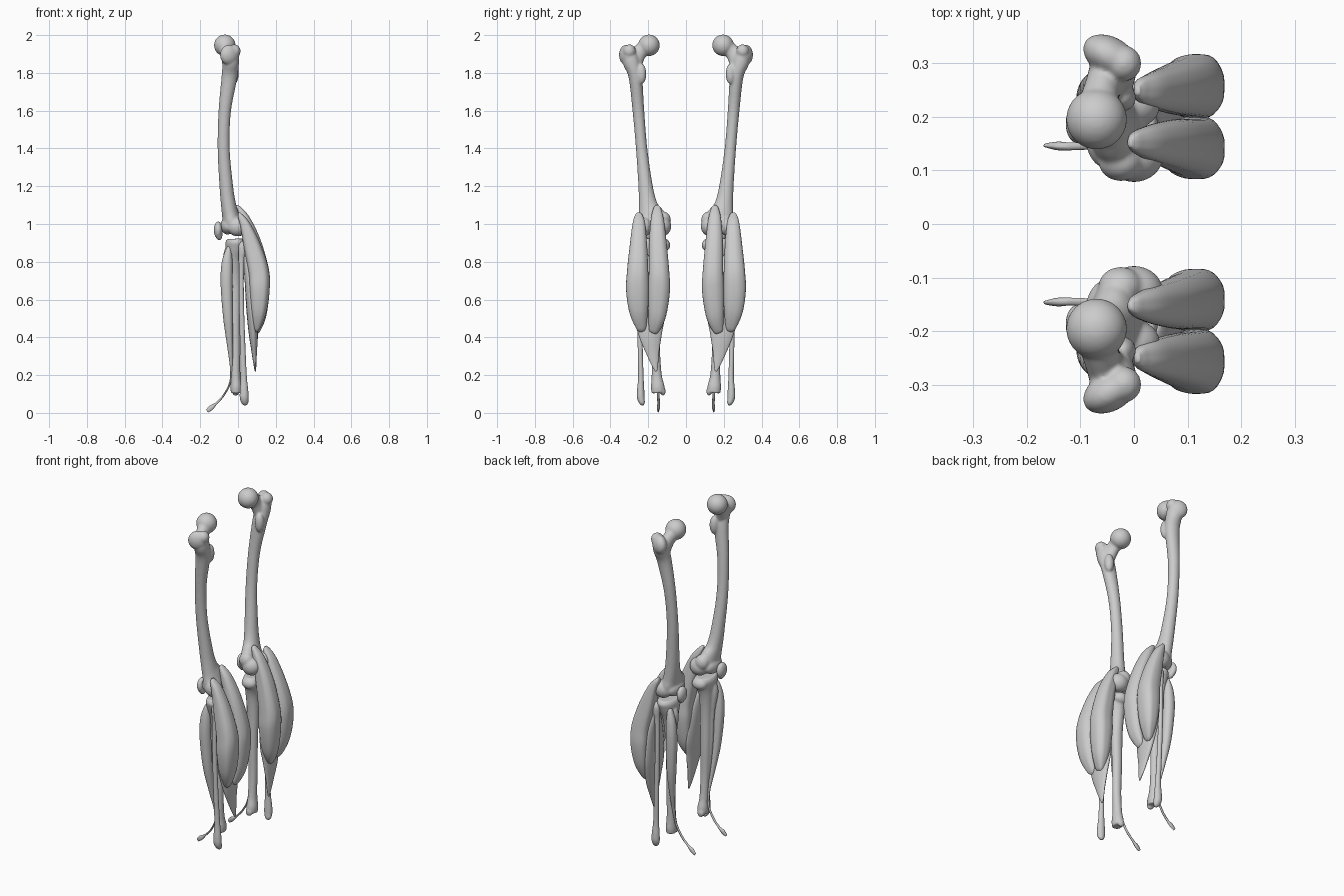
import bpy, bmesh, math
from mathutils import Vector, Matrix

SIDES = 40


def spline(rings, steps):
    """Catmull-Rom through rings of (x, y, z, rx, ry)."""
    p = [rings[0]] + rings + [rings[-1]]
    out = []
    for i in range(1, len(p) - 2):
        for s in range(steps):
            t = s / steps
            out.append([0.5 * (2 * b + (c - a) * t + (2 * a - 5 * b + 4 * c - d) * t * t
                               + (3 * b - a - 3 * c + d) * t ** 3)
                        for a, b, c, d in zip(*p[i - 1:i + 3])])
    out.append(list(rings[-1]))
    return out


def loft(bm, rings, steps=8, fibre=0.0, power=2.0):
    """Closed tube of rings square to its path; fibre adds ridges, power > 2 squares it off."""
    pts = spline(rings, steps)
    loops = []
    for i, (x, y, z, rx, ry) in enumerate(pts):
        c = Vector((x, y, z))
        t = (Vector(pts[min(i + 1, len(pts) - 1)][:3]) - Vector(pts[max(i - 1, 0)][:3])).normalized()
        a = (Vector((1, 0, 0)) - t * t.x).normalized()
        b = t.cross(a)
        loop = []
        for k in range(SIDES):
            ang = 2 * math.pi * k / SIDES
            u, v = math.cos(ang), math.sin(ang)
            m = (abs(u) ** power + abs(v) ** power) ** (-1 / power)
            m *= 1 + fibre * (math.sin(5 * ang + 2 * z) + 0.6 * math.sin(9 * ang - 3 * z))
            loop.append(bm.verts.new(c + a * max(rx, .002) * m * u + b * max(ry, .002) * m * v))
        loops.append(loop)
    for l0, l1 in zip(loops, loops[1:]):
        for k in range(SIDES):
            n = (k + 1) % SIDES
            bm.faces.new((l0[k], l0[n], l1[n], l1[k]))
    bm.faces.new(loops[0][::-1])
    bm.faces.new(loops[-1])


def ball(bm, loc, scale, tilt=0.0):
    m = Matrix.Translation(loc) @ Matrix.Rotation(tilt, 4, 'Z') @ Matrix.Diagonal((*scale, 1))
    bmesh.ops.create_uvsphere(bm, u_segments=32, v_segments=20, radius=1, matrix=m)


def part(name, lofts=(), balls=(), fuse=0, fibre=0.0, power=2.0):
    """Build one part, optionally fuse its pieces, and mirror it to the other leg."""
    bm = bmesh.new()
    for r in lofts:
        loft(bm, r, fibre=fibre, power=power)
    for b in balls:
        ball(bm, *b)
    bmesh.ops.recalc_face_normals(bm, faces=bm.faces)
    me = bpy.data.meshes.new(name)
    bm.to_mesh(me)
    bm.free()
    for f in me.polygons:
        f.use_smooth = True
    ob = bpy.data.objects.new(name, me)
    bpy.context.collection.objects.link(ob)
    if fuse:
        r = ob.modifiers.new("fuse", 'REMESH')
        r.mode, r.voxel_size, r.use_smooth_shade = 'VOXEL', 0.005, True
        s = ob.modifiers.new("soften", 'SMOOTH')
        s.factor, s.iterations = 0.5, fuse
    m = ob.modifiers.new("other_leg", 'MIRROR')
    m.use_axis = (False, True, False)
    m.use_mirror_merge = False
    return ob


# Thigh bone: shaft, neck, head, trochanters and condyles
part("thigh_bone",
     [[(-.04, .3, 1.91, .04, .036), (-.038, .29, 1.86, .043, .045), (-.045, .268, 1.78, .042, .036),
       (-.07, .252, 1.6, .033, .031), (-.076, .235, 1.4, .032, .03), (-.062, .214, 1.2, .036, .038),
       (-.05, .2, 1.1, .04, .05), (-.038, .183, 1.04, .046, .073), (-.03, .173, .985, .052, .08)],
      [(-.07, .205, 1.945, .04, .04), (-.06, .25, 1.905, .034, .042), (-.045, .285, 1.85, .038, .055)]],
     [((-.07, .196, 1.946), (.057, .057, .057)),
      ((-.045, .314, 1.895), (.054, .036, .055), -.5),
      ((-.02, .3, 1.915), (.034, .034, .036)),
      ((-.022, .236, 1.795), (.026, .026, .055)),
      ((0, .128, .988), (.055, .05, .053)),
      ((-.004, .222, .986), (.053, .044, .051)),
      ((-.025, .118, 1.02), (.042, .038, .045)),
      ((-.055, .175, .99), (.038, .07, .046))], fuse=10)

# Kneecap
part("kneecap", balls=[((-.105, .188, .968), (.023, .038, .046)),
                       ((-.1, .188, .945), (.018, .026, .032))], fuse=6)

# Shin bone with plateau, front crest and inner ankle knob
part("shin_bone",
     [[(-.01, .175, .922, .048, .072), (-.01, .175, .9, .056, .082), (-.013, .175, .865, .052, .07),
       (-.018, .172, .8, .04, .048), (-.016, .165, .68, .033, .03), (-.016, .162, .5, .029, .026),
       (-.013, .16, .33, .025, .023), (-.012, .155, .2, .025, .027), (-.01, .15, .14, .03, .036),
       (-.01, .148, .105, .028, .034)],
      [(-.055, .185, .87, .014, .02), (-.058, .187, .82, .02, .022), (-.048, .18, .7, .014, .014),
       (-.042, .175, .5, .012, .013), (-.026, .165, .3, .012, .012)]],
     [((-.012, .122, .114), (.021, .014, .024)),
      ((-.008, .118, .888), (.045, .035, .034))], fuse=8)

# Calf bone with head and outer ankle knob
part("calf_bone",
     [[(.028, .245, .908, .008, .008), (.024, .245, .885, .021, .019), (.022, .246, .85, .02, .019),
       (.018, .246, .79, .014, .013), (.018, .246, .6, .013, .012), (.024, .243, .38, .014, .013),
       (.03, .239, .2, .016, .014), (.032, .24, .12, .022, .019), (.033, .239, .08, .023, .02),
       (.037, .232, .052, .017, .014), (.038, .23, .04, .005, .005)]])

# Inner head of the calf muscle
part("inner_calf_muscle",
     [[(-.008, .152, 1.098, .005, .008), (.004, .153, 1.08, .015, .02), (.036, .152, 1.02, .03, .034),
       (.076, .149, .9, .046, .046), (.109, .143, .75, .055, .054), (.112, .143, .65, .055, .058),
       (.108, .152, .52, .042, .047), (.099, .169, .44, .02, .028), (.096, .174, .42, .005, .012)]],
     fibre=.012, power=2.7)

# Outer head of the calf muscle
part("outer_calf_muscle",
     [[(.006, .25, 1.06, .005, .008), (.014, .25, 1.04, .015, .022), (.04, .25, .99, .028, .034),
       (.076, .252, .88, .045, .046), (.109, .256, .75, .054, .056), (.114, .257, .65, .053, .06),
       (.11, .251, .54, .041, .05), (.1, .238, .455, .019, .028), (.096, .235, .43, .005, .012)]],
     fibre=.012, power=2.7)

# Deep flat calf muscle tapering to its tendon
part("deep_calf_muscle",
     [[(.03, .235, .89, .006, .008), (.036, .232, .85, .014, .022), (.055, .215, .73, .022, .065),
       (.07, .198, .55, .026, .087), (.081, .19, .42, .024, .063), (.086, .177, .32, .014, .035),
       (.09, .164, .25, .007, .016), (.092, .158, .22, .003, .005)]], fibre=.012)

# Front shin muscle with tendon running to the foot
part("front_shin_muscle",
     [[(-.045, .215, .885, .005, .008), (-.05, .22, .86, .016, .018), (-.058, .224, .79, .029, .026),
       (-.06, .222, .68, .032, .03), (-.052, .211, .5, .026, .026), (-.042, .188, .35, .015, .016),
       (-.036, .165, .24, .007, .009), (-.042, .152, .16, .005, .007), (-.076, .147, .093, .005, .007),
       (-.115, .145, .05, .006, .007), (-.142, .146, .028, .013, .008), (-.163, .147, .009, .009, .004)]],
     fibre=.01)
